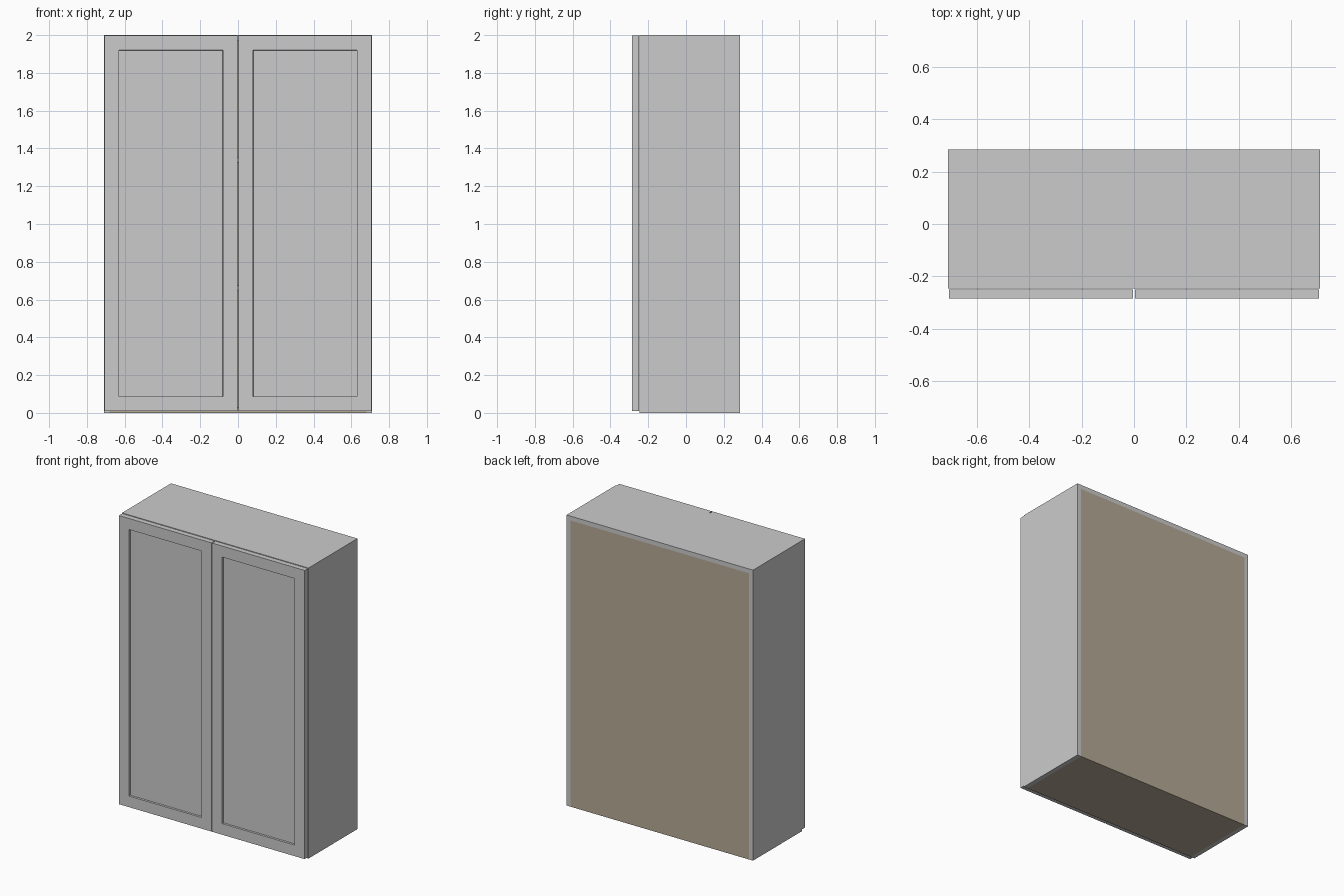
import bpy, bmesh

if "Cube" in bpy.data.objects:
    bpy.data.objects.remove(bpy.data.objects["Cube"])

HALF_W, FRONT, BACK, HEIGHT, T = 0.71, -0.247, 0.285, 2.0, 0.03
INNER = HALF_W - T

tan = bpy.data.materials.new("raw_board")
tan.diffuse_color = (0.46, 0.40, 0.30, 1)
tan.use_nodes = True
tan.node_tree.nodes["Principled BSDF"].inputs["Base Color"].default_value = tan.diffuse_color


def finish(name, bm, mat=None):
    bmesh.ops.recalc_face_normals(bm, faces=bm.faces)
    mesh = bpy.data.meshes.new(name)
    bm.to_mesh(mesh)
    bm.free()
    obj = bpy.data.objects.new(name, mesh)
    bpy.context.collection.objects.link(obj)
    if mat:
        mesh.materials.append(mat)
    return obj


def box_bm(x0, x1, y0, y1, z0, z1):
    bm = bmesh.new()
    bmesh.ops.create_cube(bm, size=1)
    for v in bm.verts:
        v.co = (x1 if v.co.x > 0 else x0,
                y1 if v.co.y > 0 else y0,
                z1 if v.co.z > 0 else z0)
    return bm


def box(name, *dims, mat=None):
    return finish(name, box_bm(*dims), mat)


def door(name, x0, x1):
    # Shaker door: inset front face, pushed back to form the panel
    bm = box_bm(x0, x1, -0.285, -0.25, 0.01, 1.997)
    bm.normal_update()
    front = min(bm.faces, key=lambda f: f.calc_center_median().y)
    bmesh.ops.inset_region(bm, faces=[front], thickness=0.108)
    bmesh.ops.inset_region(bm, faces=[front], thickness=0.002, depth=-0.012)
    return finish(name, bm)


# Side panels and doors, left and right
for side, s in (("left", -1), ("right", 1)):
    xs = sorted((s * INNER, s * HALF_W))
    box(side + "_side_panel", *xs, FRONT, BACK, 0, HEIGHT)
    door(side + "_door", *sorted((s * 0.003, s * 0.707)))

# Top and bottom boards between the sides
box("top_panel", -INNER, INNER, FRONT, BACK, HEIGHT - T, HEIGHT)
box("bottom_panel", -INNER, INNER, FRONT, BACK - 0.01, 0, T, mat=tan)

# Back board
box("back_panel", -INNER, INNER, BACK - 0.01, BACK, 0, HEIGHT - T, mat=tan)

# Interior shelves, glimpsed through the gap between the doors
for i, z in enumerate((0.66, 1.34)):
    box(f"shelf_{i + 1}", -INNER, INNER, FRONT + 0.01, BACK - 0.01,
        z - T / 2, z + T / 2)
